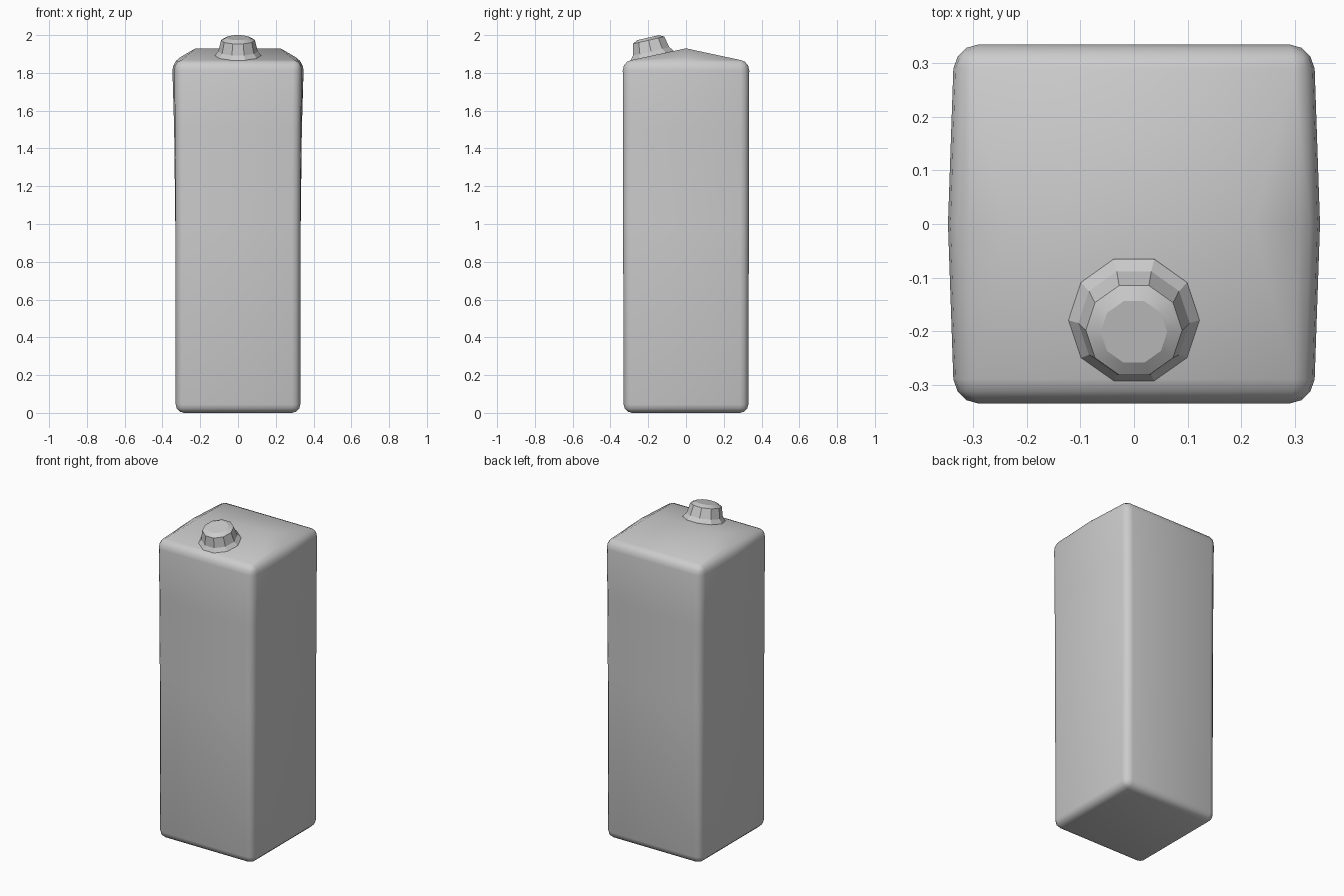
import bpy, bmesh, math
from mathutils import Matrix

if "Cube" in bpy.data.objects:
    bpy.data.objects.remove(bpy.data.objects["Cube"])

grey = bpy.data.materials.new("light_grey")
grey.diffuse_color = (0.6, 0.6, 0.6, 1)
grey.use_nodes = True
grey.node_tree.nodes["Principled BSDF"].inputs["Base Color"].default_value = grey.diffuse_color


def finish(bm, name, angle):
    bmesh.ops.recalc_face_normals(bm, faces=bm.faces)
    mesh = bpy.data.meshes.new(name)
    bm.to_mesh(mesh)
    bm.free()
    ob = bpy.data.objects.new(name, mesh)
    bpy.context.collection.objects.link(ob)
    mesh.materials.append(grey)
    bpy.ops.object.select_all(action='DESELECT')
    ob.select_set(True)
    bpy.context.view_layer.objects.active = ob
    bpy.ops.object.shade_smooth_by_angle(angle=math.radians(angle))
    return ob


# Carton body: four-cornered rings whose sides bulge slightly towards the top
bm = bmesh.new()
rings = []
for z, x, mid, y in [(0.01, 0.33, 0.33, 0.33), (1.0, 0.33, 0.332, 0.333),
                     (1.5, 0.332, 0.338, 0.334), (1.858, 0.336, 0.348, 0.335)]:
    pts = [(-x, -y), (x, -y), (mid, 0), (x, y), (-x, y), (-mid, 0)]
    rings.append([bm.verts.new((px, py, z)) for px, py in pts])
for a, b in zip(rings, rings[1:]):
    for i in range(6):
        j = (i + 1) % 6
        bm.faces.new((a[i], a[j], b[j], b[i]))
bm.faces.new(rings[0])

# Low hipped roof with a ridge across the middle
left = bm.verts.new((-0.225, 0, 1.93))
right = bm.verts.new((0.225, 0, 1.93))
t = rings[-1]
for f in [(t[0], t[1], right, left), (t[3], t[4], left, right),
          (t[1], t[2], right), (t[2], t[3], right),
          (t[4], t[5], left), (t[5], t[0], left)]:
    bm.faces.new(f)
bmesh.ops.recalc_face_normals(bm, faces=bm.faces)

# Soft rounding on the uprights, eaves and bottom edges
sharp = [e for e in bm.edges if e.calc_face_angle(0) > math.radians(45)]
bmesh.ops.bevel(bm, geom=sharp, offset=0.045, segments=3, profile=0.5,
                affect='EDGES', clamp_overlap=True)
low = min(v.co.z for v in bm.verts)
bmesh.ops.translate(bm, verts=[v for v in bm.verts if v.co.z < 0.1], vec=(0, 0, -low))
finish(bm, "carton_body", 40)

# Ten-sided screw cap with a flared collar, square to the front roof slope
bm = bmesh.new()
n = 10
loops = []
for r, z in [(0.128, -0.02), (0.122, 0.008), (0.104, 0.03), (0.09, 0.09), (0.062, 0.104)]:
    loops.append([bm.verts.new((r * math.cos(2 * math.pi * i / n),
                                r * math.sin(2 * math.pi * i / n), z)) for i in range(n)])
for a, b in zip(loops, loops[1:]):
    for i in range(n):
        j = (i + 1) % n
        bm.faces.new((a[i], a[j], b[j], b[i]))
bm.faces.new(loops[0])
bm.faces.new(loops[-1])
bm.transform(Matrix.Translation((0, -0.178, 1.885)) @ Matrix.Rotation(math.radians(13), 4, 'X'))
finish(bm, "screw_cap", 25)
